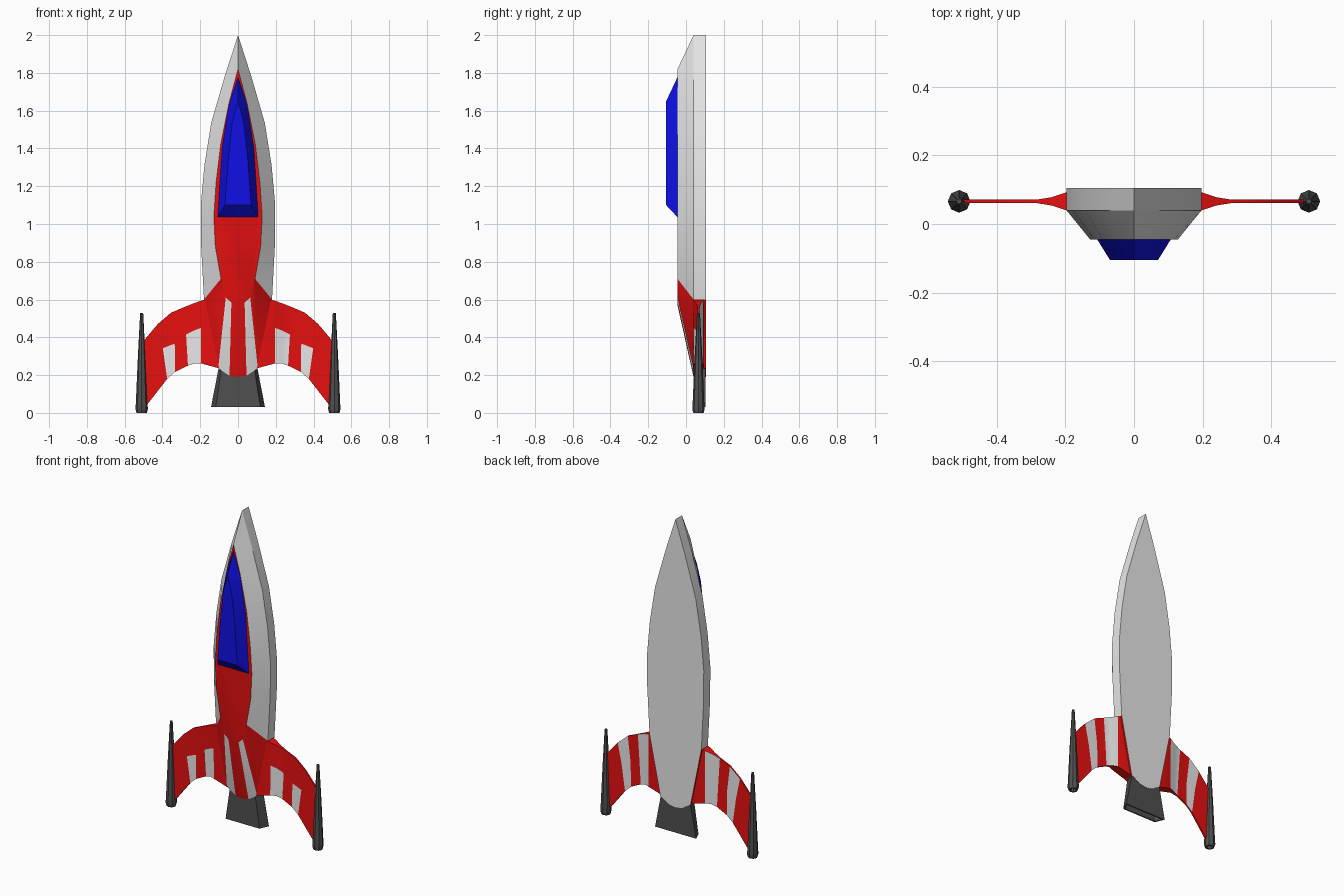
import bpy, bmesh, math

if "Cube" in bpy.data.objects:
    bpy.data.objects.remove(bpy.data.objects["Cube"], do_unlink=True)


def material(name, rgb):
    m = bpy.data.materials.new(name)
    m.use_nodes = True
    m.diffuse_color = (*rgb, 1)
    m.node_tree.nodes["Principled BSDF"].inputs["Base Color"].default_value = (*rgb, 1)
    return m


WHITE, RED, BLUE, DARK = range(4)
PALETTE = [
    material("pale_grey", (0.8, 0.8, 0.8)),
    material("red", (0.8, 0.005, 0.005)),
    material("blue", (0.005, 0.005, 0.8)),
    material("dark_grey", (0.08, 0.08, 0.08)),
]


def finish(name, bm, smooth=None):
    bmesh.ops.recalc_face_normals(bm, faces=bm.faces[:])
    mesh = bpy.data.meshes.new(name)
    bm.to_mesh(mesh)
    bm.free()
    for m in PALETTE:
        mesh.materials.append(m)
    ob = bpy.data.objects.new(name, mesh)
    bpy.context.collection.objects.link(ob)
    if smooth:
        bpy.ops.object.select_all(action='DESELECT')
        ob.select_set(True)
        bpy.context.view_layer.objects.active = ob
        bpy.ops.object.shade_smooth_by_angle(angle=math.radians(smooth))
    return ob


def loft(name, rings, colour, smooth=None):
    """Join closed rings, cap both ends; colour(layer, segment) picks the material."""
    bm = bmesh.new()
    vs = [[bm.verts.new(p) for p in r] for r in rings]
    n = len(vs[0])
    for a in range(len(vs) - 1):
        for k in range(n):
            j = (k + 1) % n
            f = bm.faces.new((vs[a][k], vs[a][j], vs[a + 1][j], vs[a + 1][k]))
            f.material_index = colour(a, k)
    bm.faces.new(vs[0]).material_index = colour("first", 0)
    bm.faces.new(vs[-1]).material_index = colour("last", 0)
    return finish(name, bm, smooth)


def outline(half, y):
    """Mirror a half profile that starts and ends on the centre line."""
    full = half + [(-x, z) for x, z in half[-2:0:-1]]
    return [(x, y, z) for x, z in full]


# Hull: flat back, straight rim, sloping bevel, flat front panel
rim = [(0, 2.0), (0.068, 1.79), (0.142, 1.535), (0.178, 1.31), (0.197, 1.1),
       (0.196, 0.9), (0.18, 0.6), (0.105, 0.235), (0.045, 0.197), (0, 0.19)]
panel = [(0, 1.82), (0.048, 1.64), (0.092, 1.42), (0.116, 1.22), (0.128, 1.04),
         (0.12, 0.88), (0.09, 0.71), (0.065, 0.61), (0.035, 0.585), (0, 0.57)]
TAIL, STRIPE = 6, 7


def hull_colour(layer, seg):
    if layer == "first":
        return RED
    if layer == "last":
        return WHITE
    seg = min(seg, 2 * len(rim) - 3 - seg)
    if seg < TAIL or (layer == 0 and seg == STRIPE):
        return WHITE
    return RED


loft("hull", [outline(panel, -0.045), outline(rim, 0.04), outline(rim, 0.105)],
     hull_colour, 30)

# Canopy
canopy_top = [(0, 1.65), (0.03, 1.54), (0.05, 1.36), (0.07, 1.10), (0, 1.10)]
canopy_base = [(0, 1.78), (0.049, 1.63), (0.085, 1.40), (0.108, 1.035), (0, 1.035)]
loft("canopy", [outline(canopy_top, -0.105), outline(canopy_base, -0.044)],
     lambda a, k: BLUE, 25)


# Exhaust nozzle with a hollow mouth
def nozzle_ring(back, front, y0, y1, z):
    return [(-back, y1, z), (back, y1, z), (front, y0, z), (-front, y0, z)]


loft("nozzle", [nozzle_ring(0.10, 0.085, 0.045, 0.103, 0.25),
                nozzle_ring(0.143, 0.118, 0.045, 0.103, 0.03),
                nozzle_ring(0.132, 0.11, 0.053, 0.095, 0.03),
                nozzle_ring(0.11, 0.092, 0.053, 0.095, 0.12)],
     lambda a, k: DARK)

# Fin columns: half thickness, then top, stripe-top and bottom points
FIN_Y = 0.066
columns = [
    (0.03, (0.17, 0.6), (0.14, 0.45), (0.1, 0.236)),
    (0.026, (0.198, 0.593), (0.197, 0.45), (0.196, 0.262)),
    (0.012, (0.24, 0.578), (0.236, 0.435), (0.23, 0.262)),
    (0.005, (0.285, 0.56), (0.275, 0.415), (0.265, 0.25)),
    (0.005, (0.355, 0.53), (0.335, 0.367), (0.333, 0.217)),
    (0.005, (0.425, 0.47), (0.398, 0.342), (0.375, 0.18)),
    (0.005, (0.505, 0.375), (0.495, 0.22), (0.48, 0.045)),
]
STRIPED = {1, 2, 4}


def fin(name, side):
    bm = bmesh.new()
    grid = [[[bm.verts.new((side * x, FIN_Y + s * t, z)) for x, z in pts]
             for s in (-1, 1)] for t, *pts in columns]
    last = len(grid) - 1
    for c in range(last):
        a, b = grid[c], grid[c + 1]
        for s in (0, 1):
            for r in (0, 1):
                f = bm.faces.new((a[s][r], b[s][r], b[s][r + 1], a[s][r + 1]))
                # Stripes are short in front and full height behind
                striped = c in STRIPED and (s == 1 or r == 1)
                f.material_index = WHITE if striped else RED
        for r in (0, 2):
            bm.faces.new((a[0][r], b[0][r], b[1][r], a[1][r])).material_index = RED
    for c in (0, last):
        for r in (0, 1):
            g = grid[c]
            f = bm.faces.new((g[0][r], g[0][r + 1], g[1][r + 1], g[1][r]))
            f.material_index = RED
    finish(name, bm, 30)


# Wing-tip pods: eight-sided tapered tubes with a hollow base
pod_profile = [(0.008, 0.53), (0.02, 0.3), (0.031, 0.05), (0.033, 0.02),
               (0.027, 0.0), (0.018, 0.0), (0.016, 0.03)]


def pod(name, side):
    rings = []
    for r, z in pod_profile:
        angles = [math.tau * k / 8 for k in range(8)]
        rings.append([(side * 0.51 + r * math.cos(a), FIN_Y + r * math.sin(a), z)
                      for a in angles])
    loft(name, rings, lambda a, k: DARK, 30)


for label, side in (("left", 1), ("right", -1)):
    fin(label + "_fin", side)
    pod(label + "_pod", side)
